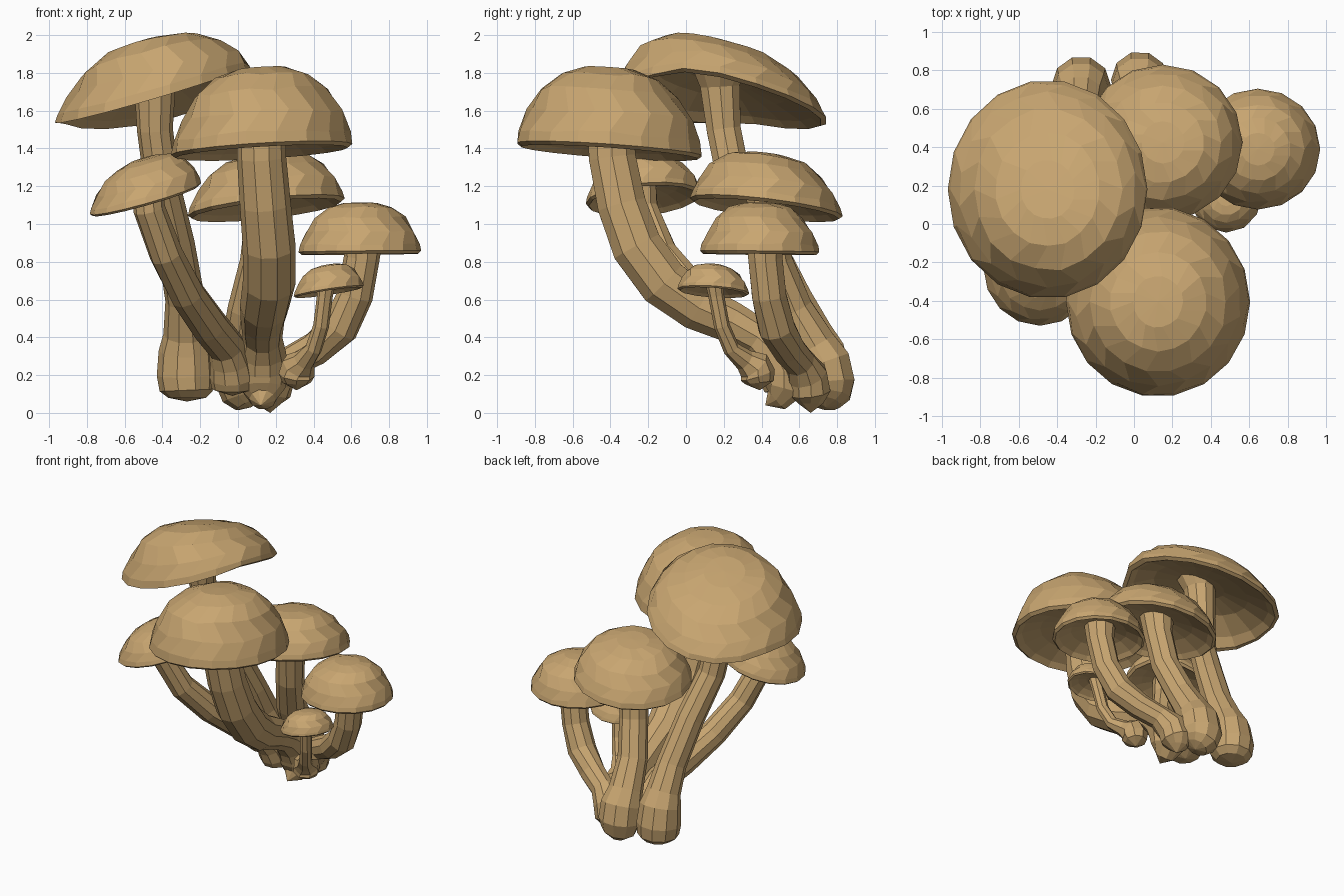
import bpy, bmesh, math, random
from mathutils import Vector

random.seed(4)
tan = bpy.data.materials.new("mushroom_tan")
tan.diffuse_color = (0.58, 0.38, 0.165, 1)


def loft(name, rings, start, end):
    """Skin a list of equal vertex rings and close both ends with fans."""
    bm = bmesh.new()
    vs = [[bm.verts.new(p) for p in r] for r in rings]
    n = len(vs[0])
    for a, b in zip(vs, vs[1:]):
        for i in range(n):
            j = (i + 1) % n
            bm.faces.new((a[i], a[j], b[j], b[i]))
    for ring, tip in ((vs[0], start), (vs[-1], end)):
        t = bm.verts.new(tip)
        for i in range(n):
            bm.faces.new((ring[i], ring[(i + 1) % n], t))
    bmesh.ops.recalc_face_normals(bm, faces=bm.faces)
    me = bpy.data.meshes.new(name)
    bm.to_mesh(me)
    bm.free()
    me.materials.append(tan)
    ob = bpy.data.objects.new(name, me)
    bpy.context.collection.objects.link(ob)


# cap profile (radius, height) as fractions: dome, rolled rim, hollow underside
PROFILE = [(.27, .985), (.52, .89), (.74, .68), (.89, .40), (.975, .14), (1.0, .0),
           (.95, -.06), (.86, .04), (.6, .2), (.3, .3)]


def cap(name, c, rx, ry, h, gx, gy, n=16, droop=0):
    """Dome whose rim plane climbs by gx, gy per unit in x, y; droop lowers the front rim."""
    rings = []
    hu = min(h, .3)
    for k, (r, z) in enumerate(PROFILE):
        ring = []
        for i in range(n):
            a = 2 * math.pi * (i + .5 * (k % 2 if k < 4 else 0)) / n
            jit = 1 + random.uniform(-.015, .015) if k < 5 else 1
            x, y = rx * r * jit * math.cos(a), ry * r * jit * math.sin(a)
            dz = (h if k < 6 else hu) * z + (random.uniform(-.025, .025) * h if 0 < k < 5 else 0)
            dz -= droop * r ** 4 * max(0, -math.sin(a + .25))
            ring.append((c[0] + x, c[1] + y, c[2] + gx * x + gy * y + dz))
        rings.append(ring)
    loft(name, rings, (c[0], c[1], c[2] + h), (c[0], c[1], c[2] + .33 * hu))


def stem(name, pts, n=10):
    """Bent tube through (x, y, z, radius) points, top to base; last point is the tip."""
    P = [Vector(p[:3]) for p in pts]
    rings = []
    for i in range(len(P) - 1):
        t = (P[i + 1] - P[max(i - 1, 0)]).normalized()
        u = (Vector((1, 0, 0)) - t * t.x).normalized()
        v = t.cross(u)
        rings.append([P[i] + (u * math.cos(2 * math.pi * k / n) + v * math.sin(2 * math.pi * k / n)) * pts[i][3]
                      for k in range(n)])
    loft(name, rings, P[0], P[-1])


# tallest mushroom, back left
cap("tall_cap", (-.45, .18, 1.69), .52, .57, .265, .21, -.255, 18, .18)
stem("tall_stem", [(-.43, .18, 1.82, .15), (-.44, .18, 1.73, .11), (-.44, .2, 1.5, .095), (-.40, .26, 1.2, .095),
                   (-.33, .42, .9, .1), (-.28, .57, .6, .105), (-.275, .66, .42, .12), (-.275, .7, .33, .145),
                   (-.275, .72, .2, .155), (-.27, .72, .12, .145), (-.27, .72, .08, .1), (-.27, .72, .06, 0)])

# large front mushroom
cap("front_cap", (.125, -.405, 1.395), .48, .495, .435, .06, -.07, 18)
stem("front_stem", [(.12, -.4, 1.55, .13), (.125, -.39, 1.35, .13), (.145, -.34, 1.1, .135), (.165, -.26, .88, .14),
                    (.165, -.12, .69, .14), (.14, .06, .56, .13), (.13, .24, .48, .115), (.13, .38, .40, .105),
                    (.13, .47, .32, .125), (.13, .52, .22, .13), (.13, .52, .13, .12), (.13, .48, .07, .07),
                    (.12, .42, .04, 0)])

# small left mushroom
cap("left_cap", (-.49, -.225, 1.135), .295, .305, .215, .28, .09)
stem("left_stem", [(-.48, -.24, 1.22, .085), (-.47, -.23, 1.08, .085), (-.38, -.13, .84, .09), (-.27, .05, .63, .095),
                   (-.15, .25, .46, .1), (-.06, .4, .35, .1), (-.04, .46, .27, .11), (-.03, .5, .19, .12),
                   (-.03, .52, .13, .11), (-.03, .52, .09, 0)])

# middle back mushroom
cap("back_cap", (.15, .425, 1.09), .415, .405, .28, .11, -.12)
stem("back_stem", [(.15, .42, 1.22, .12), (.14, .43, 1.05, .1), (.11, .47, .8, .1), (.05, .57, .55, .105),
                   (.03, .68, .36, .12), (.03, .73, .27, .145), (.03, .75, .16, .15), (.04, .75, .09, .125),
                   (.06, .74, .05, .08), (.07, .74, .03, 0)])

# right mushroom
cap("right_cap", (.645, .39, .855), .325, .315, .26, .01, -.01)
stem("right_stem", [(.66, .42, .95, .11), (.655, .42, .82, .095), (.62, .44, .62, .095), (.54, .48, .45, .1),
                    (.41, .54, .34, .09), (.28, .60, .27, .085), (.2, .64, .2, .11), (.17, .66, .11, .11),
                    (.16, .66, .05, .07), (.17, .66, 0, 0)])

# smallest mushroom
cap("tiny_cap", (.48, .145, .645), .185, .19, .14, .15, -.07, 12)
stem("tiny_stem", [(.47, .15, .7, .05), (.46, .16, .62, .042), (.44, .19, .46, .042), (.4, .24, .34, .045),
                   (.35, .31, .28, .06), (.32, .36, .25, .09), (.31, .38, .2, .095), (.31, .39, .16, .075),
                   (.31, .39, .12, 0)], 8)
